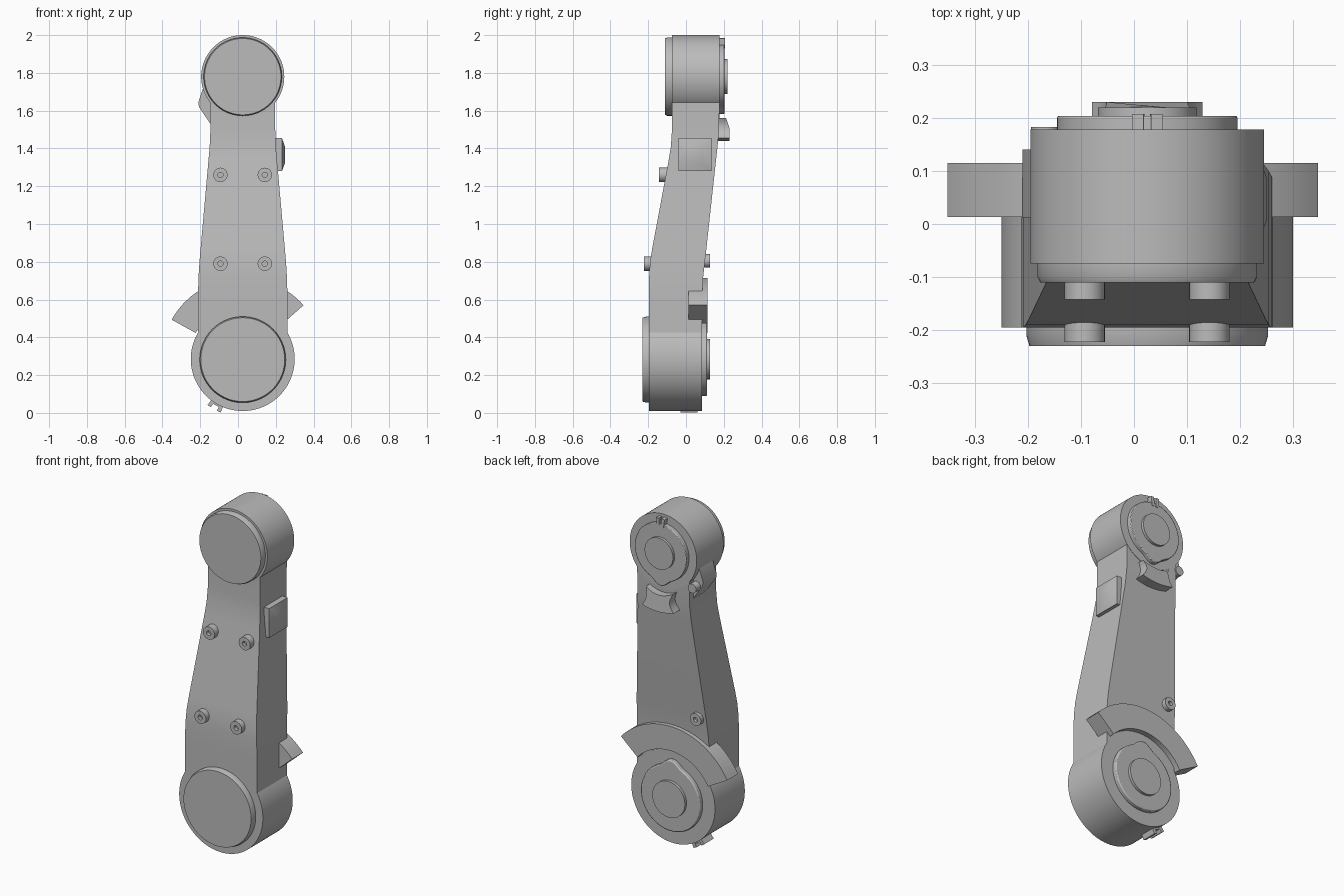
import bpy, bmesh, math
from mathutils import Vector

cube = bpy.data.objects.get("Cube")
if cube:
    bpy.data.objects.remove(cube, do_unlink=True)

grey = bpy.data.materials.new("matte_grey")
grey.use_nodes = True
grey.diffuse_color = (0.5, 0.5, 0.5, 1)
grey.node_tree.nodes["Principled BSDF"].inputs["Base Color"].default_value = (0.5, 0.5, 0.5, 1)

CX = 0.025      # axis of both joints
LOW_Z = 0.285
TOP_Z = 1.78


def loft(name, rings, bevel=0.0):
    """Skin a list of equal-length vertex rings and cap both ends."""
    bm = bmesh.new()
    rows = [[bm.verts.new(p) for p in ring] for ring in rings]
    n = len(rows[0])
    for a, b in zip(rows, rows[1:]):
        for i in range(n):
            j = (i + 1) % n
            bm.faces.new((a[i], a[j], b[j], b[i]))
    bm.faces.new(rows[0])
    bm.faces.new(rows[-1])
    bmesh.ops.recalc_face_normals(bm, faces=bm.faces)
    mesh = bpy.data.meshes.new(name)
    bm.to_mesh(mesh)
    bm.free()
    mesh.materials.append(grey)
    ob = bpy.data.objects.new(name, mesh)
    bpy.context.collection.objects.link(ob)
    if bevel:
        mod = ob.modifiers.new("edge", "BEVEL")
        mod.width = bevel
        mod.segments = 2
        mod.angle_limit = math.radians(50)
    bpy.ops.object.select_all(action="DESELECT")
    ob.select_set(True)
    bpy.context.view_layer.objects.active = ob
    bpy.ops.object.shade_smooth_by_angle(angle=math.radians(30))
    return ob


def lathe(name, x, z, profile, n=96):
    """Turn (radius, y) points about an axis along y."""
    turn = [2 * math.pi * i / n for i in range(n)]
    return loft(name, [[(x + r * math.cos(t), y, z + r * math.sin(t)) for t in turn]
                       for r, y in profile])


def prism(name, outline, y0, y1, bevel=0.0):
    """Extrude an (x, z) outline along y."""
    return loft(name, [[(x, y, z) for x, z in outline] for y in (y0, y1)], bevel)


def polar(z, r, degrees):
    t = math.radians(degrees)
    return (CX + r * math.cos(t), z + r * math.sin(t))


def sector(z, r0, r1, a0, a1, n):
    steps = [a0 + (a1 - a0) * i / n for i in range(n + 1)]
    return [polar(z, r1, a) for a in steps] + [polar(z, r0, a) for a in reversed(steps)]


def lobed(z, r, lobe, centre, spread):
    """Circle with one rounded lobe."""
    pts = []
    for a in range(0, 360, 3):
        d = min(abs(a - centre) / spread, 1)
        pts.append(polar(z, r + lobe * (0.5 + 0.5 * math.cos(math.pi * d)), a))
    return pts


# Joint housings with chamfered front caps
lathe("lower_joint", CX, LOW_Z, [(0.275, -0.195), (0.275, 0.085)])
lathe("lower_front_cap", CX, 0.282, [(0.228, -0.19), (0.228, -0.21), (0.222, -0.23)])
lathe("upper_joint", CX, TOP_Z, [(0.22, -0.074), (0.22, 0.178)])
lathe("upper_front_cap", CX, TOP_Z, [(0.207, -0.07), (0.207, -0.1), (0.202, -0.11)])

# Arm: height, left, right, front and back of each cross-section
sections = [(0.285, -0.212, 0.262, -0.195, 0.084), (0.62, -0.212, 0.262, -0.195, 0.084),
            (0.72, -0.209, 0.259, -0.195, 0.091), (0.8, -0.204, 0.254, -0.19, 0.1),
            (0.87, -0.198, 0.248, -0.179, 0.108), (1.33, -0.157, 0.207, -0.093, 0.158),
            (1.41, -0.15, 0.2, -0.08, 0.167), (1.5, -0.146, 0.197, -0.074, 0.175),
            (1.75, -0.146, 0.197, -0.074, 0.178)]
loft("arm", [[(a, f, z), (b, f, z), (b, k, z), (a, k, z)] for z, a, b, f, k in sections])

# Back caps with a lobe each and a raised centre disc
prism("lower_back_cap", lobed(LOW_Z, 0.195, 0.03, 90, 24), 0.08, 0.112, 0.006)
lathe("lower_back_disc", CX, LOW_Z, [(0.107, 0.1), (0.107, 0.128)])
prism("upper_back_cap", lobed(TOP_Z, 0.17, 0.027, 270, 24), 0.17, 0.204, 0.004)
lathe("upper_back_disc", CX, TOP_Z, [(0.093, 0.19), (0.093, 0.22)])

# Pair of fingers on the upper back cap
for i, a in enumerate((85, 95)):
    prism(f"cap_finger_{i + 1}", sector(TOP_Z, 0.15, 0.205, a - 3, a + 3, 2), 0.17, 0.207)

# Curved gauge band around the lower joint
prism("gauge_band", sector(LOW_Z, 0.285, 0.43, 41.5, 151, 40), 0.013, 0.115)

# Ribs under the lower joint
for i, a in enumerate((234.5, 245.5)):
    prism(f"bottom_rib_{i + 1}", sector(LOW_Z, 0.26, 0.306, a - 2, a + 2, 2), -0.03, 0.06)
prism("bottom_rib_plate", sector(LOW_Z, 0.26, 0.284, 234.5, 245.5, 4), -0.03, 0.06)

# Hollow bolts on the front and one on the back
for z, tip in ((1.26, -0.142), (0.79, -0.222)):
    for side, x in (("right", -0.093), ("left", 0.142)):
        height = "upper" if z > 1 else "lower"
        lathe(f"{height}_{side}_bolt", x, z, [(0.038, tip + 0.09), (0.038, tip), (0.014, tip),
                                             (0.014, tip + 0.02)], 32)
lathe("back_bolt", -0.15, 0.805, [(0.036, 0.08), (0.036, 0.126), (0.014, 0.126), (0.014, 0.108)], 32)

# Flared pad under the upper back cap, hollowed on top and at both sides
outline = []
steps = [i / 8 for i in range(9)]
for t in steps:          # top edge
    outline.append((CX - 0.09 + 0.18 * t, 1.56 - 0.1 * t * (1 - t)))
for t in steps[1:]:      # left side
    outline.append((CX + 0.09 + 0.014 * t - 0.08 * t * (1 - t), 1.56 - 0.105 * t))
for t in steps[1:]:      # bottom edge
    outline.append((CX + 0.104 - 0.208 * t, 1.455 - 0.06 * t * (1 - t)))
for t in steps[1:-1]:    # right side
    outline.append((CX - 0.104 + 0.014 * t + 0.08 * t * (1 - t), 1.455 + 0.105 * t))
loft("back_pad", [[(x, 0.16, z) for x, z in outline],
                  [(x, 0.23 - max(0, z - 1.51) * 0.35, z) for x, z in outline]])


# Side pad with a shallow raised centre
def square(x, half):
    c = Vector((x, 0.047, 1.367))
    return [c + Vector((0, half * u, half * v)) for u, v in ((-1, -1), (1, -1), (1, 1), (-1, 1))]


loft("side_pad", [square(0.18, 0.087), square(0.233, 0.087), square(0.25, 0.04)])

# Fin and knob on the right of the upper joint
prism("side_fin", [(-0.183, 1.725), (-0.21, 1.645), (-0.207, 1.62), (-0.146, 1.53),
                   (-0.1, 1.55), (-0.1, 1.72)], 0.012, 0.14)
lathe("side_knob", -0.167, 1.61, [(0.027, 0.1), (0.027, 0.183)], 32)
